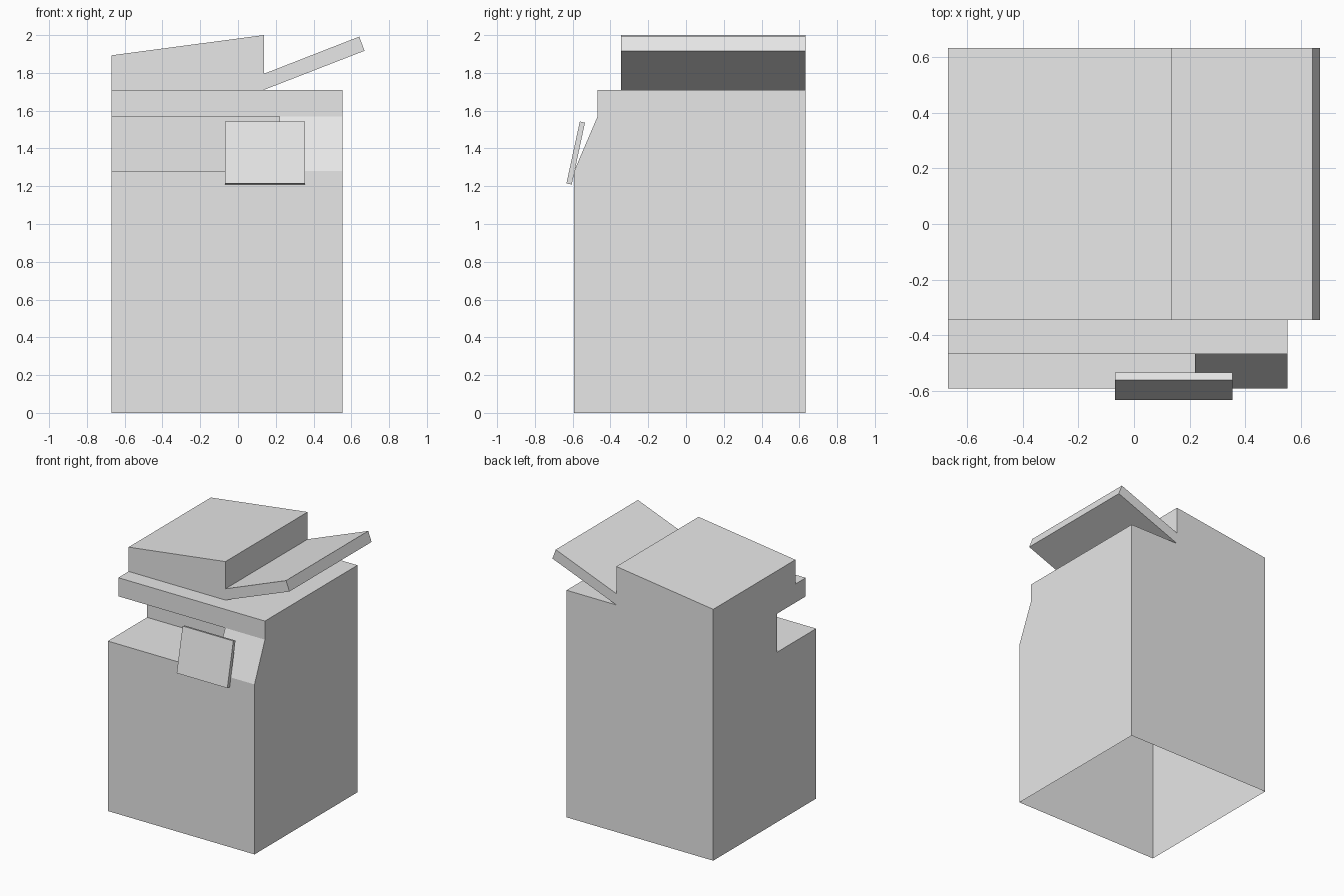
import bpy
import bmesh
from mathutils import Vector

cube = bpy.data.objects.get("Cube")
if cube:
    bpy.data.objects.remove(cube, do_unlink=True)

# Single flat colour
grey = bpy.data.materials.new("light_grey")
grey.use_nodes = True
grey.diffuse_color = (0.8, 0.8, 0.8, 1)
grey.node_tree.nodes["Principled BSDF"].inputs["Base Color"].default_value = (0.8, 0.8, 0.8, 1)


def extrude_profile(name, profile, axis, start, end):
    """Extrude a closed profile along x (points are y, z) or y (points are x, z)."""
    bm = bmesh.new()
    place = (lambda p: (start, *p)) if axis == "x" else (lambda p: (p[0], start, p[1]))
    face = bm.faces.new([bm.verts.new(place(p)) for p in profile])
    result = bmesh.ops.extrude_face_region(bm, geom=[face], use_keep_orig=True)
    verts = [g for g in result["geom"] if isinstance(g, bmesh.types.BMVert)]
    step = Vector((end - start, 0, 0)) if axis == "x" else Vector((0, end - start, 0))
    bmesh.ops.translate(bm, verts=verts, vec=step)
    bmesh.ops.recalc_face_normals(bm, faces=bm.faces)
    mesh = bpy.data.meshes.new(name)
    bm.to_mesh(mesh)
    bm.free()
    mesh.materials.append(grey)
    obj = bpy.data.objects.new(name, mesh)
    bpy.context.scene.collection.objects.link(obj)
    return obj


def open_bottom(obj, height):
    """Remove the faces lying flat at the given height."""
    bm = bmesh.new()
    bm.from_mesh(obj.data)
    flat = [f for f in bm.faces if all(abs(v.co.z - height) < 0.001 for v in f.verts)]
    bmesh.ops.delete(bm, geom=flat, context="FACES")
    bm.to_mesh(obj.data)
    bm.free()


# Cabinet with a sloped upper front
LEFT, RIGHT, BACK, TOP = -0.67, 0.552, 0.633, 1.71
cabinet = extrude_profile("cabinet", [
    (-0.592, 0), (BACK, 0), (BACK, TOP), (-0.468, TOP), (-0.468, 1.57), (-0.592, 1.28),
], "x", LEFT, RIGHT)

# Paper output recess, open to the front and one side
cutter = extrude_profile("recess_cutter", [
    (-0.8, 1.28), (-0.125, 1.28), (-0.125, 1.57), (-0.8, 1.57),
], "x", LEFT - 0.2, 0.22)
cutter.hide_render = True
cut = cabinet.modifiers.new("recess", "BOOLEAN")
cut.operation = "DIFFERENCE"
cut.solver = "EXACT"
cut.object = cutter
bpy.context.view_layer.update()
graph = bpy.context.evaluated_depsgraph_get()
carved = bpy.data.meshes.new_from_object(cabinet.evaluated_get(graph))
cabinet.modifiers.clear()
cabinet.data = carved
bpy.data.objects.remove(cutter, do_unlink=True)
open_bottom(cabinet, 0)

# Document feeder with its sloped input tray
feeder = extrude_profile("document_feeder", [
    (LEFT, TOP), (0.137, TOP), (0.67, 1.917), (0.642, 1.992),
    (0.137, 1.795), (0.137, 2.0), (LEFT, 1.893),
], "y", -0.345, BACK)
open_bottom(feeder, TOP)

# Tilted control panel
extrude_profile("control_panel", [
    (-0.633, 1.215), (-0.605, 1.209), (-0.535, 1.536), (-0.562, 1.543),
], "x", -0.068, 0.354)
